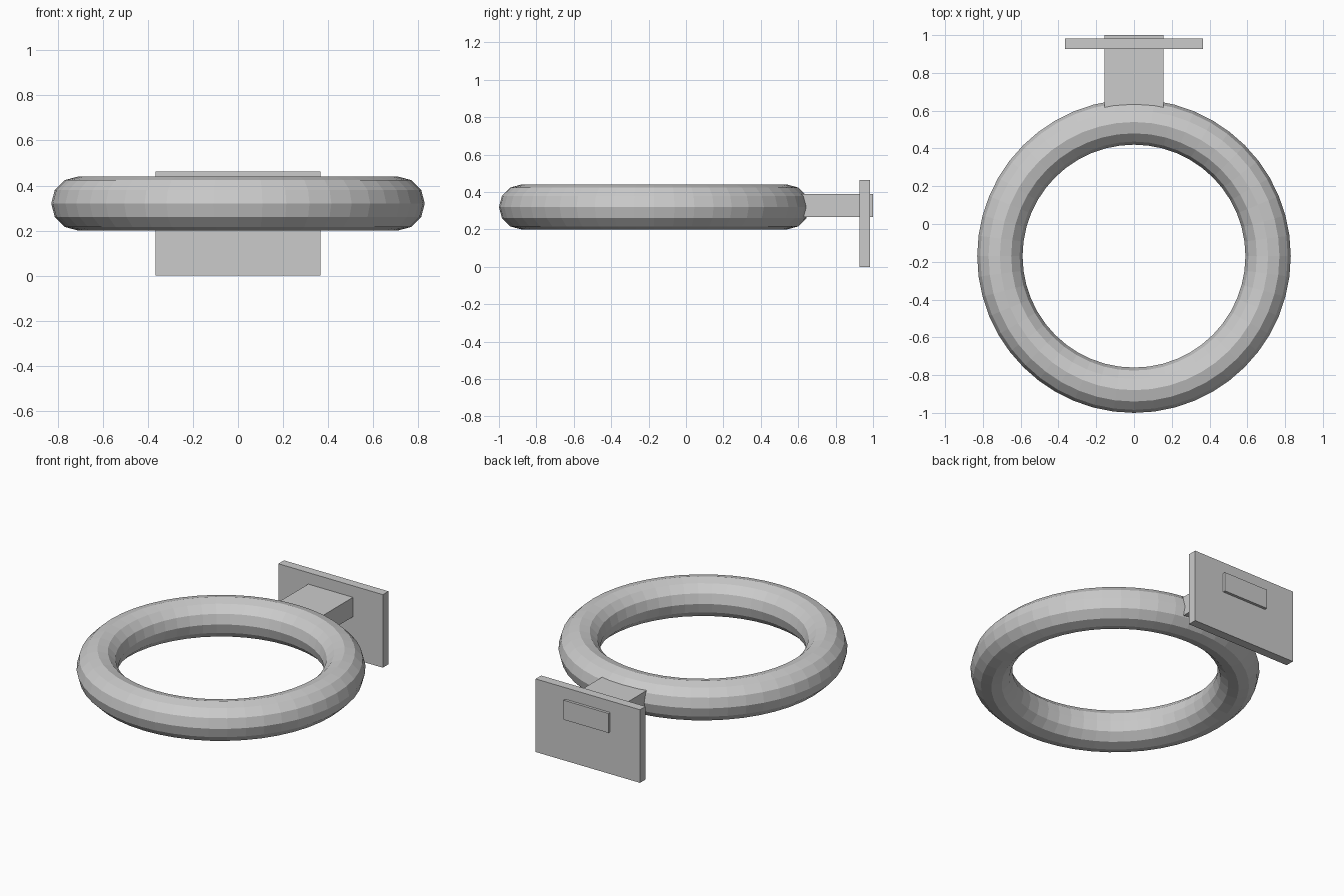
import bpy
import math

default = bpy.data.objects.get("Cube")
if default:
    bpy.data.objects.remove(default, do_unlink=True)

# One plain grey for everything
grey = bpy.data.materials.new("plain_grey")
grey.use_nodes = True
colour = (0.6, 0.6, 0.6, 1.0)
grey.diffuse_color = colour
grey.node_tree.nodes["Principled BSDF"].inputs["Base Color"].default_value = colour


def finish(name):
    obj = bpy.context.object
    obj.name = name
    obj.data.materials.append(grey)
    return obj


def box(name, half_width, y_range, z_range):
    """Axis-aligned box centred on x = 0."""
    (y0, y1), (z0, z1) = y_range, z_range
    bpy.ops.mesh.primitive_cube_add(size=1, location=(0, (y0 + y1) / 2, (z0 + z1) / 2))
    obj = finish(name)
    obj.scale = (2 * half_width, y1 - y0, z1 - z0)
    bpy.ops.object.transform_apply(location=False, rotation=False, scale=True)
    return obj


# Horizontal ring
bpy.ops.mesh.primitive_torus_add(
    location=(0, -0.17, 0.32), major_radius=0.71, minor_radius=0.12,
    major_segments=48, minor_segments=12)
finish("ring")
bpy.ops.object.shade_flat()

# Arm running from inside the ring through the wall plate
box("arm", 0.157, (0.56, 1.0), (0.267, 0.39))

# Wall plate
box("wall_plate", 0.366, (0.927, 0.983), (0.0, 0.463))
